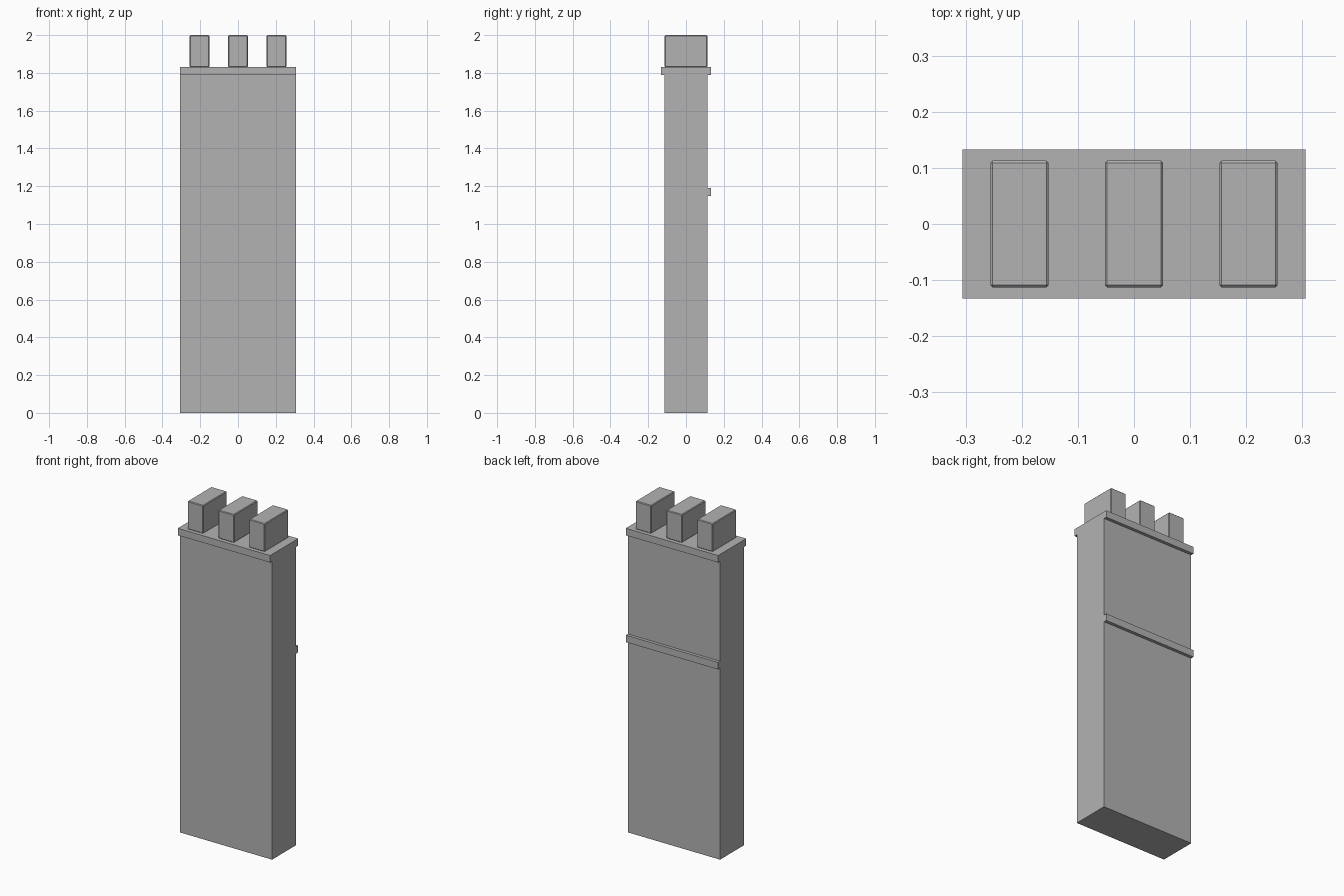
import bpy

default = bpy.data.objects.get("Cube")
if default:
    bpy.data.objects.remove(default, do_unlink=True)

# Single stone colour
stone = bpy.data.materials.new("grey_stone")
stone.use_nodes = True
grey = (0.45, 0.45, 0.45, 1.0)
stone.diffuse_color = grey
stone.node_tree.nodes["Principled BSDF"].inputs["Base Color"].default_value = grey


def box(name, x, y, z, bevel=0.0):
    """Box spanning the (min, max) ranges on each axis."""
    centre = [(a + b) / 2 for a, b in (x, y, z)]
    bpy.ops.mesh.primitive_cube_add(size=1, location=centre)
    obj = bpy.context.object
    obj.name = obj.data.name = name
    obj.scale = [b - a for a, b in (x, y, z)]
    bpy.ops.object.transform_apply(location=False, rotation=False, scale=True)
    obj.data.materials.append(stone)
    if bevel:
        mod = obj.modifiers.new("chamfer", "BEVEL")
        mod.width = bevel
        mod.segments = 1
    return obj


HALF_WIDTH = 0.306
WALL_Y = 0.114
LEDGE_Y = 0.133
SLAB_BOTTOM, SLAB_TOP = 1.789, 1.831
across = (-HALF_WIDTH, HALF_WIDTH)

# Wall, overhanging cap slab and the ledge along the back
box("wall", across, (-WALL_Y, WALL_Y), (0, SLAB_BOTTOM))
box("cap_slab", across, (-LEDGE_Y, LEDGE_Y), (SLAB_BOTTOM, SLAB_TOP))
box("back_ledge", across, (WALL_Y, LEDGE_Y), (1.148, 1.19))

# Three evenly spaced battlement blocks with chamfered edges
for side, cx in (("right", -0.204), ("middle", 0), ("left", 0.204)):
    box(side + "_merlon", (cx - 0.052, cx + 0.052), (-0.113, 0.113),
        (SLAB_TOP, 2.0), bevel=0.004)
